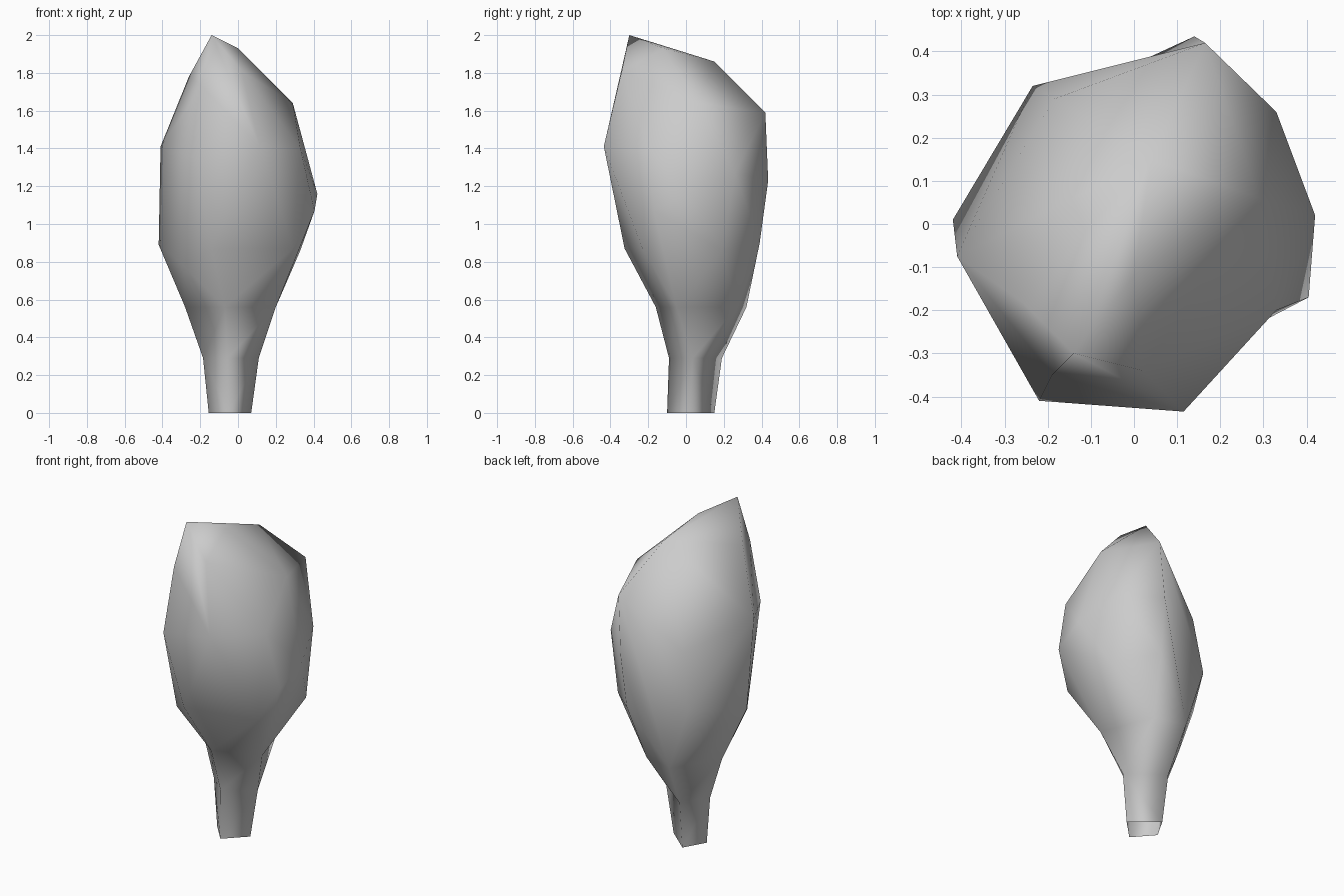
import bpy, bmesh
from mathutils import Vector

if "Cube" in bpy.data.objects:
    bpy.data.objects.remove(bpy.data.objects["Cube"])

grey = bpy.data.materials.new("plain_grey")
grey.use_nodes = True
colour = (0.6, 0.6, 0.6, 1)
grey.diffuse_color = colour
grey.node_tree.nodes["Principled BSDF"].inputs["Base Color"].default_value = colour


def ring(z, outline):
    return [(x, y, z) for x, y in outline]


# Cross-sections of the four-sided stem and the flare above it
foot = ring(0, [(-.155, .02), (-.05, -.1), (.07, .02), (-.08, .15)])
neck = ring(.29, [(-.185, .03), (-.055, -.09), (.11, .035), (-.09, .19)])
shoulder = ring(.56, [(-.28, .05), (-.07, -.16), (.2, -.05), (.08, .27), (-.11, .32)])

# Corners of the faceted crown; the named ones border its two hollows
back_low, back_high = (.13, .39, .9), (-.185, .29, 1.28)
back_side, back_rim = (-.235, .32, .94), (.14, .435, 1.23)
front_low, front_high = (.29, -.23, .87), (.33, -.2, 1.4)
front_side, front_rim = (.405, -.17, 1.07), (.115, -.435, 1.41)
crown = [
    back_low, back_high, back_side, back_rim,
    front_low, front_high, front_side, front_rim,
    (-.42, .01, .89), (-.29, -.18, .78), (-.14, -.325, .87), (.33, .19, .86),
    (.42, .02, 1.16), (.33, .26, 1.27), (-.22, -.41, 1.34), (-.41, -.075, 1.41),
    (.165, .42, 1.59), (.29, .06, 1.64), (-.19, -.35, 1.73), (-.26, -.18, 1.78),
    (.02, -.34, 1.81), (.04, .15, 1.86), (0, -.12, 1.93), (-.14, -.3, 2),
]

bm = bmesh.new()


def add_section(points, open_heights):
    """Wrap a convex skin round the points, leaving flat joints open."""
    verts = [bm.verts.new(p) for p in points]
    bmesh.ops.convex_hull(bm, input=verts)
    joints = [f for f in bm.faces if any(
        all(abs(v.co.z - h) < 1e-4 for v in f.verts) for h in open_heights)]
    bmesh.ops.delete(bm, geom=joints, context='FACES_ONLY')


def hollow(a, b):
    """Turn the ridge between two corners across its faces, into a valley."""
    ends = [min(bm.verts, key=lambda v: (v.co - Vector(p)).length) for p in (a, b)]
    ridge = bm.edges.get(ends)
    if ridge:
        bmesh.utils.edge_rotate(ridge, True)


# Stem, flare and crown share their joint rings
add_section(foot + neck, [0, .29])
add_section(neck + shoulder, [.29, .56])
add_section(shoulder + crown, [.56])
bmesh.ops.remove_doubles(bm, verts=bm.verts, dist=1e-4)
loose_edges = [e for e in bm.edges if not e.link_faces]
bmesh.ops.delete(bm, geom=loose_edges, context='EDGES')
loose = [v for v in bm.verts if not v.link_faces]
bmesh.ops.delete(bm, geom=loose, context='VERTS')
hollow(back_side, back_rim)
hollow(front_side, front_rim)
bmesh.ops.recalc_face_normals(bm, faces=bm.faces)

# One softly shaded body
mesh = bpy.data.meshes.new("stem_and_crown")
bm.to_mesh(mesh)
bm.free()
mesh.materials.append(grey)
mesh.shade_smooth()
body = bpy.data.objects.new("stem_and_crown", mesh)
bpy.context.collection.objects.link(body)
